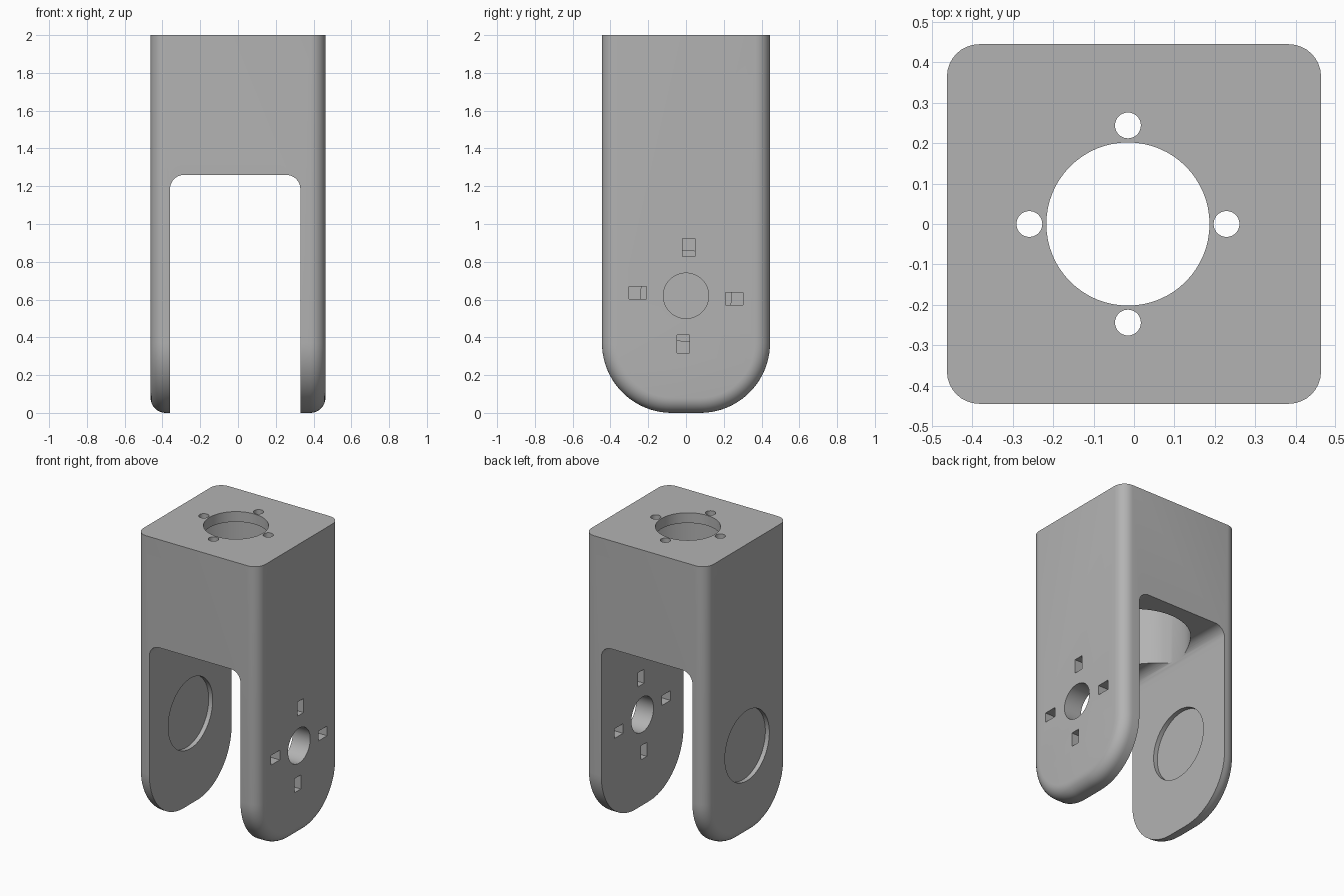
import bpy
import bmesh
from math import pi, sin, cos, radians
from mathutils import Matrix, Vector

if "Cube" in bpy.data.objects:
    bpy.data.objects.remove(bpy.data.objects["Cube"], do_unlink=True)

HALF_X, HALF_Y, TOP = 0.463, 0.445, 2.0
EDGE_R, TOE_R = 0.08, 0.37
INNER_L, INNER_R, CEILING, INNER_FILLET = 0.33, -0.36, 1.26, 0.075
AXIS_X = (INNER_L + INNER_R) / 2
PIVOT_Z = 0.62

grey = bpy.data.materials.new("matte_grey")
grey.use_nodes = True
grey.diffuse_color = (0.45, 0.45, 0.45, 1)
grey.node_tree.nodes["Principled BSDF"].inputs["Base Color"].default_value = (0.45, 0.45, 0.45, 1)


def make_object(name, bm):
    bmesh.ops.recalc_face_normals(bm, faces=bm.faces)
    mesh = bpy.data.meshes.new(name)
    bm.to_mesh(mesh)
    bm.free()
    mesh.materials.append(grey)
    obj = bpy.data.objects.new(name, mesh)
    bpy.context.collection.objects.link(obj)
    return obj


def loft(name, rings):
    bm = bmesh.new()
    loops = [[bm.verts.new(p) for p in ring] for ring in rings]
    for a, b in zip(loops, loops[1:]):
        for i in range(len(a)):
            j = (i + 1) % len(a)
            bm.faces.new((a[i], a[j], b[j], b[i]))
    bm.faces.new(loops[0])
    bm.faces.new(loops[-1])
    return make_object(name, bm)


def arc(cy, cz, r, start, end, steps):
    angles = [radians(start + (end - start) * i / steps) for i in range(steps + 1)]
    return [(cy + r * cos(a), cz + r * sin(a)) for a in angles]


def side_ring(x, inset):
    # Side outline with rounded toe, shrunk everywhere but at the top
    r, cy = TOE_R - inset, HALF_Y - TOE_R
    outline = [(HALF_Y - inset, TOP), (inset - HALF_Y, TOP)]
    outline += arc(-cy, TOE_R, r, 180, 270, 20) + arc(cy, TOE_R, r, 270, 360, 20)
    return [(x, y, z) for y, z in outline]


def cylinder(name, centre, radius, depth, axis, segments=64):
    bm = bmesh.new()
    turn = Matrix.Rotation(pi / 2, 4, "Y") if axis == "X" else Matrix()
    bmesh.ops.create_cone(bm, cap_ends=True, segments=segments, radius1=radius, radius2=radius,
                          depth=depth, matrix=Matrix.Translation(centre) @ turn)
    return make_object(name, bm)


def box(name, centre, size):
    bm = bmesh.new()
    bmesh.ops.create_cube(bm, size=1, matrix=Matrix.Translation(centre) @ Matrix.Diagonal((*size, 1)))
    return make_object(name, bm)


# Solid body with filleted outer edges
steps = [i * pi / 16 for i in range(9)]
half = [(HALF_X - EDGE_R + EDGE_R * sin(t), EDGE_R * (1 - cos(t))) for t in steps]
stations = [(-x, i) for x, i in reversed(half)] + half
body = loft("fork_bracket", [side_ring(x, i) for x, i in stations])

# Gap between the two arms
f = INNER_FILLET
gap = [(INNER_R, -0.2), (INNER_L, -0.2)]
gap += arc(INNER_L - f, CEILING - f, f, 0, 90, 10) + arc(INNER_R + f, CEILING - f, f, 90, 180, 10)
cutters = [loft("arm_gap", [[(x, y, z) for x, z in gap] for y in (-0.6, 0.6)])]

# Socket from below, top opening and screw holes
plate = 0.07
cutters.append(cylinder("socket", (AXIS_X, 0, (1 + TOP - plate) / 2), 0.34, TOP - plate - 1, "Z", 96))
cutters.append(cylinder("top_opening", (AXIS_X, 0, TOP), 0.202, 0.4, "Z"))
for k in range(4):
    a = k * pi / 2
    centre = (AXIS_X + 0.244 * cos(a), 0.244 * sin(a), TOP)
    cutters.append(cylinder("screw_hole", centre, 0.032, 0.4, "Z", 32))

# Left arm pivot hole and four offset slots
wall_x = (INNER_L + HALF_X) / 2
cutters.append(cylinder("pivot_hole", (wall_x, 0, PIVOT_Z), 0.12, 0.3, "X"))
for k in range(4):
    a = k * pi / 2
    radial, side = Vector((0, cos(a), sin(a))), Vector((0, -sin(a), cos(a)))
    centre = Vector((wall_x, 0, PIVOT_Z)) + radial * 0.256 - side * 0.015
    size = (0.3, 0.093, 0.066) if k % 2 == 0 else (0.3, 0.066, 0.096)
    cutters.append(box("slot", centre, size))

# Right arm shallow round recesses, inside and outside
for x in (INNER_R, -HALF_X):
    cutters.append(cylinder("recess", (x, 0, PIVOT_Z), 0.24, 0.06, "X", 96))

for cutter in cutters:
    mod = body.modifiers.new(cutter.name, "BOOLEAN")
    mod.operation, mod.solver, mod.object = "DIFFERENCE", "EXACT", cutter

# Bake the cuts and remove the cutters
graph = bpy.context.evaluated_depsgraph_get()
baked = bpy.data.meshes.new_from_object(body.evaluated_get(graph))
body.modifiers.clear()
body.data = baked
for cutter in cutters:
    bpy.data.objects.remove(cutter, do_unlink=True)

bpy.ops.object.select_all(action="DESELECT")
body.select_set(True)
bpy.context.view_layer.objects.active = body
bpy.ops.object.shade_smooth_by_angle(angle=radians(30))
